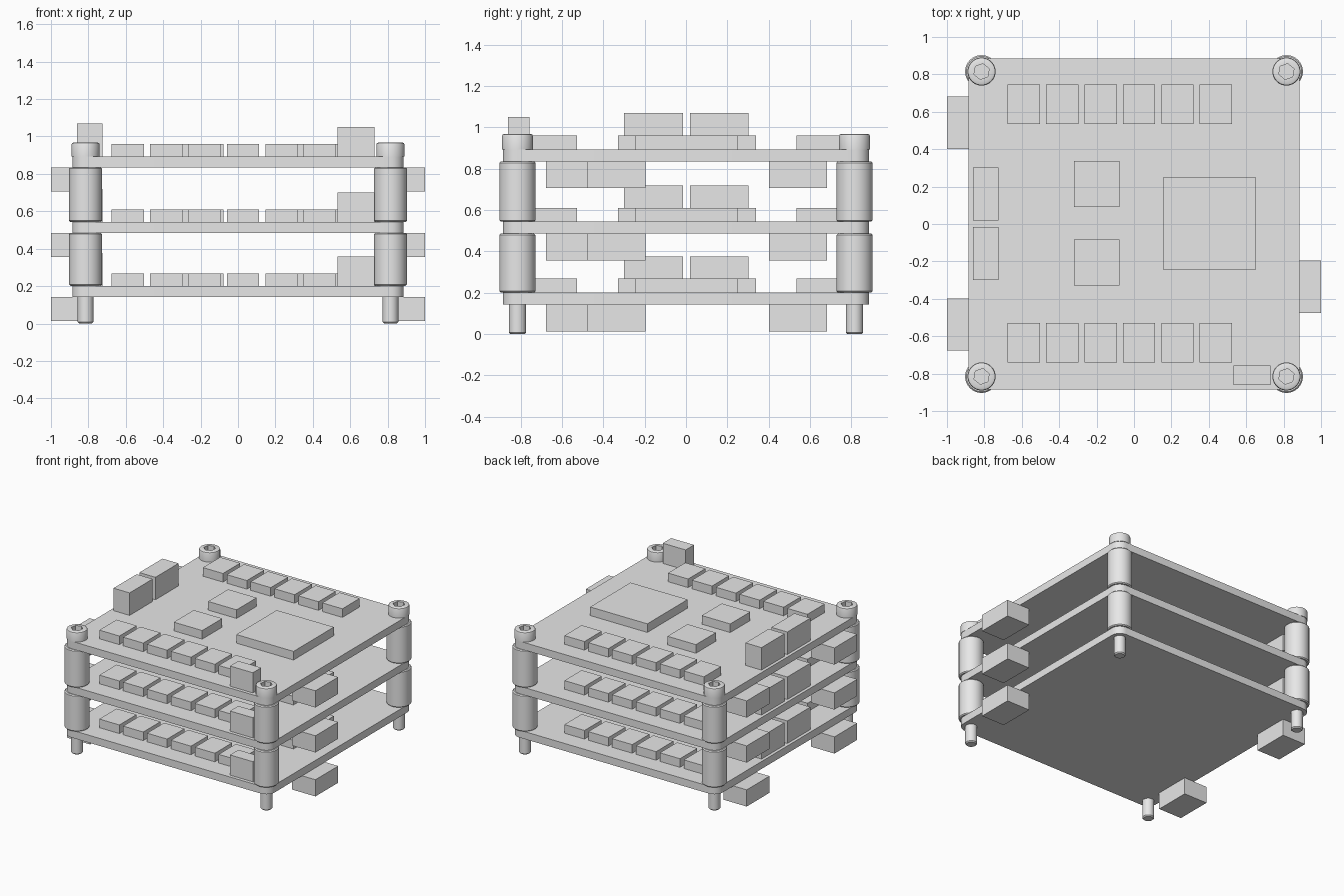
import bpy, bmesh, math

if "Cube" in bpy.data.objects:
    bpy.data.objects.remove(bpy.data.objects["Cube"])

grey = bpy.data.materials.new("plain_grey")
grey.diffuse_color = (0.8, 0.8, 0.8, 1)
grey.use_nodes = True
grey.node_tree.nodes["Principled BSDF"].inputs["Base Color"].default_value = grey.diffuse_color

BOARD_Z = [0.143, 0.485, 0.835]   # undersides of the three boards
THICK = 0.058
POST = 0.815                      # corner post distance from centre
SEGS = 48


def finish(bm, name, smooth=False):
    bmesh.ops.recalc_face_normals(bm, faces=bm.faces)
    mesh = bpy.data.meshes.new(name)
    bm.to_mesh(mesh)
    bm.free()
    mesh.materials.append(grey)
    obj = bpy.data.objects.new(name, mesh)
    bpy.context.collection.objects.link(obj)
    if smooth:
        bpy.context.view_layer.objects.active = obj
        obj.select_set(True)
        bpy.ops.object.shade_smooth_by_angle(angle=math.radians(30))
        obj.select_set(False)
    return obj


def box(name, x0, x1, y0, y1, z0, z1):
    bm = bmesh.new()
    bmesh.ops.create_cube(bm, size=1)
    for v in bm.verts:
        v.co = ((x0 + x1) / 2 + v.co.x * (x1 - x0),
                (y0 + y1) / 2 + v.co.y * (y1 - y0),
                (z0 + z1) / 2 + v.co.z * (z1 - z0))
    return finish(bm, name)


def lathe(name, cx, cy, profile):
    """Stack rings of (radius, z, is_hexagon) and cap both ends."""
    bm = bmesh.new()
    rings = []
    for r, z, is_hex in profile:
        ring = []
        for i in range(SEGS):
            a = 2 * math.pi * i / SEGS
            k = r
            if is_hex:
                k *= math.cos(math.pi / 6) / math.cos(a % (math.pi / 3) - math.pi / 6)
            a += math.radians(20)
            ring.append(bm.verts.new((cx + k * math.cos(a), cy + k * math.sin(a), z)))
        rings.append(ring)
    for lo, hi in zip(rings, rings[1:]):
        for i in range(SEGS):
            j = (i + 1) % SEGS
            bm.faces.new((lo[i], lo[j], hi[j], hi[i]))
    bm.faces.new(rings[0][::-1])
    bm.faces.new(rings[-1])
    return finish(bm, name, True)


def board(name, z):
    """Square plate with rounded corners around the posts."""
    bm = bmesh.new()
    outline = []
    for q in range(4):
        mid = math.pi / 4 + q * math.pi / 2
        cx, cy = math.copysign(POST, math.cos(mid)), math.copysign(POST, math.sin(mid))
        for i in range(9):
            a = q * math.pi / 2 + i * math.pi / 16
            outline.append(bm.verts.new((cx + 0.071 * math.cos(a), cy + 0.071 * math.sin(a), z)))
    face = bm.faces.new(outline)
    out = bmesh.ops.extrude_face_region(bm, geom=[face])
    for v in out["geom"]:
        if isinstance(v, bmesh.types.BMVert):
            v.co.z += THICK
    finish(bm, name, True)


for n, z in enumerate(BOARD_Z, 1):
    top = z + THICK
    board(f"board_{n}", z)
    # two rows of small chips
    for row, y in (("back", 0.64), ("front", -0.634)):
        for i in range(6):
            x = -0.676 + i * 0.2055
            box(f"{row}_chip_{n}_{i + 1}", x, x + 0.173, y - 0.106, y + 0.106, top, top + 0.067)
    # processor and two medium chips
    box(f"processor_{n}", 0.158, 0.65, -0.246, 0.25, top, top + 0.067)
    for i, y in enumerate((0.215, -0.207), 1):
        box(f"medium_chip_{n}_{i}", -0.322, -0.077, y - 0.123, y + 0.123, top, top + 0.067)
    # tall sockets on the left, and a corner block at the front right
    for i, y in enumerate((0.161, -0.157), 1):
        box(f"tall_socket_{n}_{i}", -0.862, -0.724, y - 0.142, y + 0.142, top, top + 0.175)
    box(f"corner_block_{n}", 0.533, 0.73, -0.86, -0.757, top, top + 0.157)
    # plugs hanging under the board edges
    for i, (x, y) in enumerate(((-0.9, 0.542), (-0.9, -0.537), (0.9, -0.336)), 1):
        box(f"edge_plug_{n}_{i}", x - 0.1, x + 0.1, y - 0.14, y + 0.14, z - 0.13, z)

for sx in (-1, 1):
    for sy in (-1, 1):
        x, y = sx * POST, sy * POST
        tag = ("left" if sx < 0 else "right") + "_" + ("front" if sy < 0 else "back")
        # spacers between the boards
        for n in range(2):
            a, b = BOARD_Z[n] + THICK, BOARD_Z[n + 1]
            lathe(f"spacer_{tag}_{n + 1}", x, y,
                  [(0.081, a, 0), (0.088, a + 0.007, 0), (0.088, b - 0.007, 0), (0.081, b, 0)])
        # long screw with a hexagon socket head
        h = BOARD_Z[2] + THICK
        lathe(f"screw_{tag}", x, y,
              [(0.034, 0, 0), (0.042, 0.008, 0), (0.042, h, 0), (0.075, h, 0),
               (0.075, h + 0.064, 0), (0.072, h + 0.071, 0), (0.064, h + 0.075, 0),
               (0.043, h + 0.075, 1), (0.043, h + 0.035, 1)])
